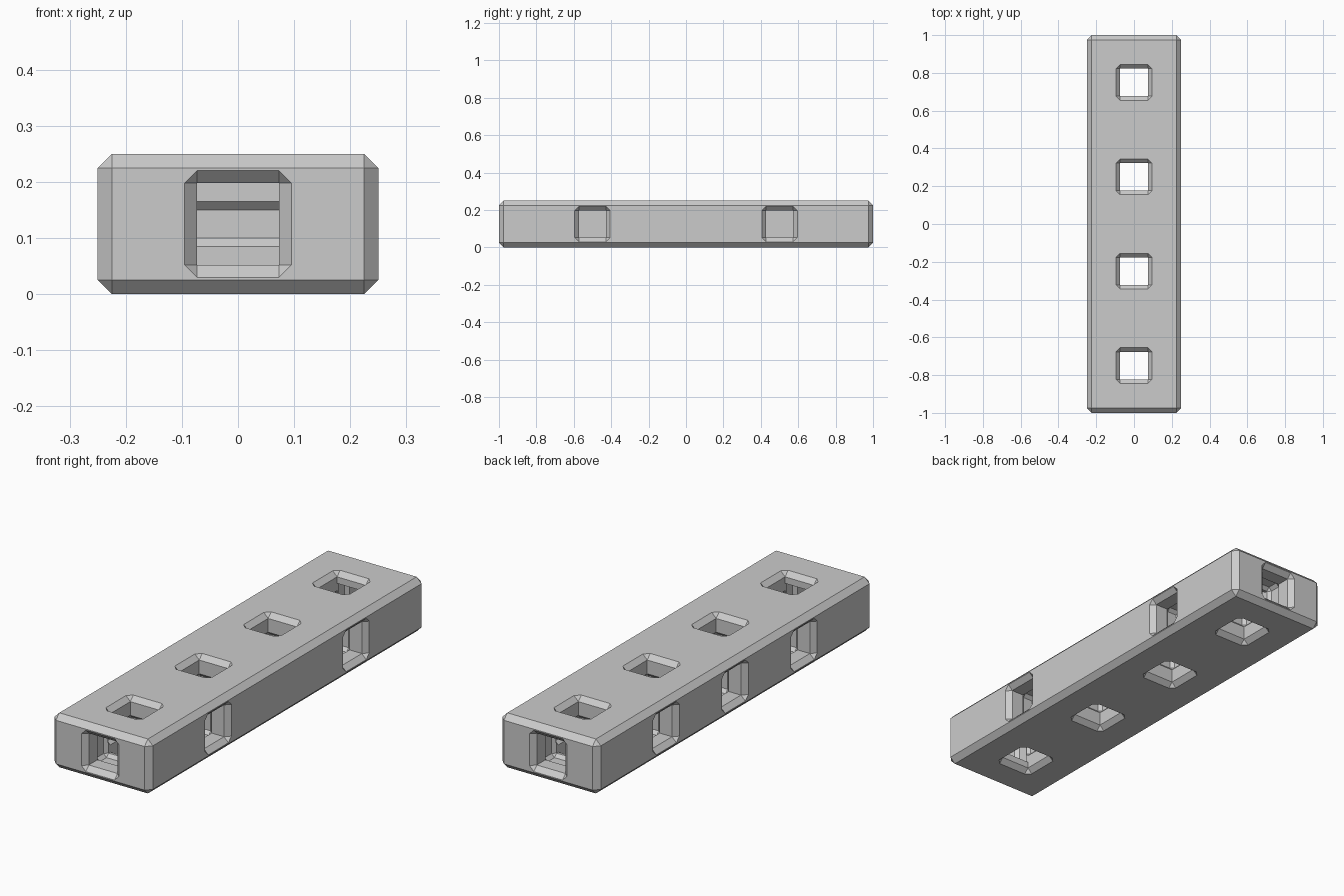
import bpy
import bmesh
from math import pi
from mathutils import Matrix, Vector

if "Cube" in bpy.data.objects:
    bpy.data.objects.remove(bpy.data.objects["Cube"], do_unlink=True)

WIDTH, LENGTH, HEIGHT = 0.5, 2.0, 0.25
BEVEL = 0.025
HOLE, MOUTH, GROOVE = 0.073, 0.095, 0.088   # half widths of the socket sections

# One flat grey
grey = bpy.data.materials.new("plain_grey")
grey.use_nodes = True
colour = (0.6, 0.6, 0.6, 1)
grey.diffuse_color = colour
grey.node_tree.nodes["Principled BSDF"].inputs["Base Color"].default_value = colour


def new_object(name, bm):
    bmesh.ops.recalc_face_normals(bm, faces=bm.faces)
    mesh = bpy.data.meshes.new(name)
    bm.to_mesh(mesh)
    bm.free()
    mesh.materials.append(grey)
    obj = bpy.data.objects.new(name, mesh)
    bpy.context.collection.objects.link(obj)
    return obj


def socket_cutter(profile, matrix):
    """Loft square sections with clipped corners along the depth axis."""
    bm = bmesh.new()
    rings = []
    for depth, h in profile:
        s = HOLE
        outline = [(h, -s), (h, s), (s, h), (-s, h), (-h, s), (-h, -s), (-s, -h), (s, -h)]
        rings.append([bm.verts.new((x, y, -depth)) for x, y in outline])
    for a, b in zip(rings, rings[1:]):
        for i in range(8):
            j = (i + 1) % 8
            bm.faces.new((a[i], a[j], b[j], b[i]))
    bm.faces.new(rings[0])
    bm.faces.new(rings[-1])
    bmesh.ops.remove_doubles(bm, verts=bm.verts, dist=0.0001)
    bm.transform(matrix)
    return new_object("socket_cutter", bm)


# Bevelled bar
bm = bmesh.new()
bmesh.ops.create_cube(bm, size=1)
bm.transform(Matrix.Translation((0, 0, HEIGHT / 2)) @ Matrix.Diagonal((WIDTH, LENGTH, HEIGHT, 1)))
bmesh.ops.bevel(bm, geom=bm.edges[:], offset=BEVEL, segments=1, affect='EDGES')
beam = new_object("beam", bm)

# Socket profiles: flared mouth, neck, snap groove, neck
entry = [(-0.02, MOUTH), (0, MOUTH), (0.022, HOLE), (0.085, HOLE), (0.1, GROOVE)]
through = entry + [(HEIGHT - d, h) for d, h in reversed(entry)]
pocket = entry + [(0.15, GROOVE), (0.165, HOLE), (0.24, HOLE)]

cutters = []
for y in (-0.75, -0.25, 0.25, 0.75):
    cutters.append(socket_cutter(through, Matrix.Translation((0, y, HEIGHT))))
for side in (-1, 1):
    # Blind sockets along the long sides
    for y in (-0.5, 0, 0.5):
        place = Matrix.Translation((side * WIDTH / 2, y, HEIGHT / 2))
        cutters.append(socket_cutter(pocket, place @ Matrix.Rotation(side * pi / 2, 4, 'Y')))
    # End sockets, opening into the nearest vertical hole
    place = Matrix.Translation((0, side * LENGTH / 2, HEIGHT / 2))
    cutters.append(socket_cutter(pocket, place @ Matrix.Rotation(-side * pi / 2, 4, 'X')))

# Cut all the sockets
bpy.context.view_layer.objects.active = beam
for cutter in cutters:
    mod = beam.modifiers.new("socket", 'BOOLEAN')
    mod.operation = 'DIFFERENCE'
    mod.solver = 'EXACT'
    mod.object = cutter
    bpy.ops.object.modifier_apply(modifier=mod.name)
    bpy.data.objects.remove(cutter, do_unlink=True)
